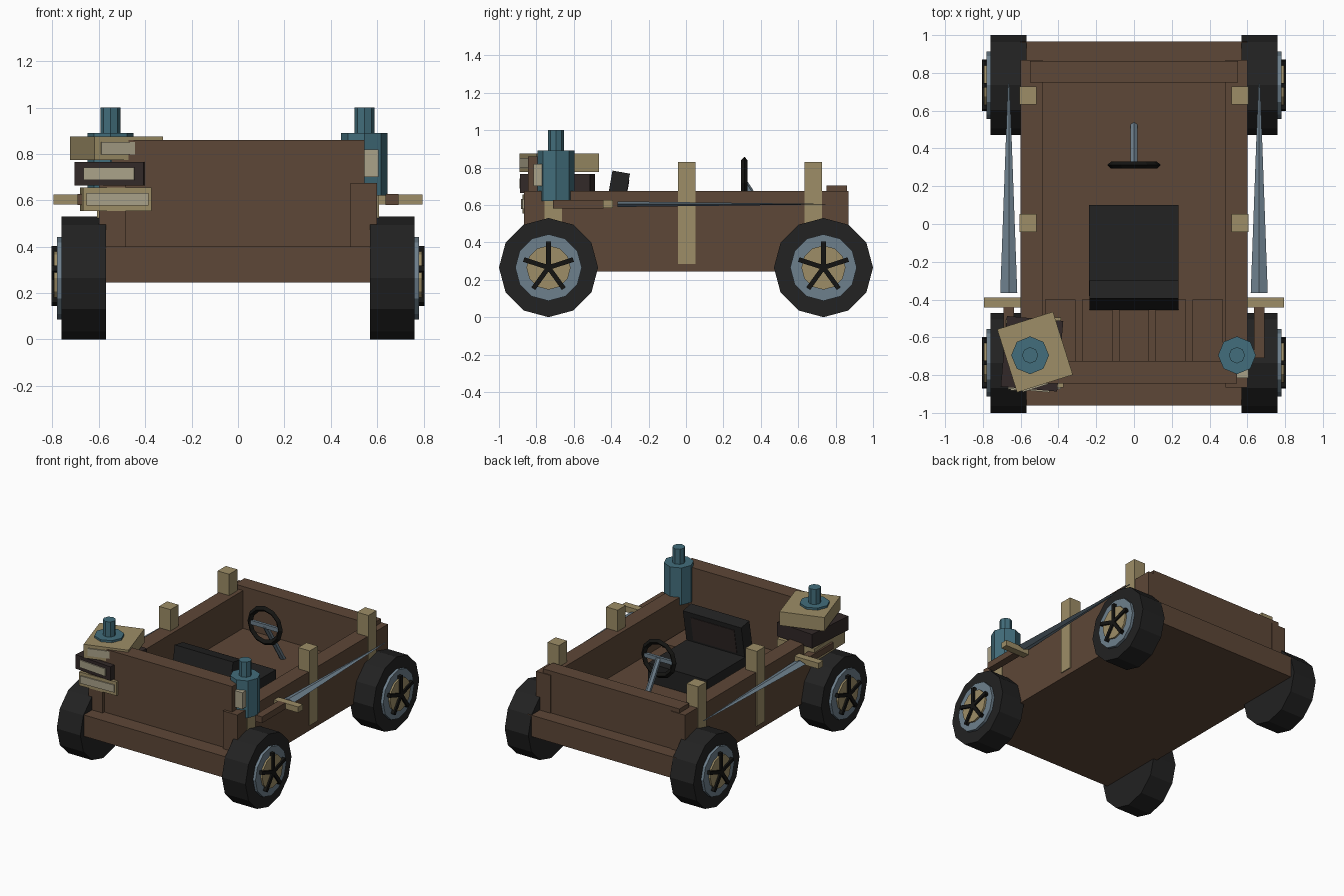
import bpy, bmesh, math
from mathutils import Matrix, Vector, Euler

if "Cube" in bpy.data.objects:
    bpy.data.objects.remove(bpy.data.objects["Cube"])


def mat(name, r, g, b):
    m = bpy.data.materials.new(name)
    m.diffuse_color = (r, g, b, 1)
    m.use_nodes = True
    m.node_tree.nodes["Principled BSDF"].inputs["Base Color"].default_value = m.diffuse_color
    return m


BROWN = mat("brown wood", 0.11, 0.063, 0.038)
TAN = mat("tan wood", 0.34, 0.27, 0.135)
TEAL = mat("teal glass", 0.055, 0.155, 0.2)
STEEL = mat("blue grey steel", 0.155, 0.215, 0.265)
TYRE = mat("tyre black", 0.016, 0.016, 0.016)
BLACK = mat("deep black", 0.007, 0.007, 0.006)
DARK = mat("dark brown", 0.032, 0.022, 0.021)
PALE = mat("pale label", 0.40, 0.36, 0.25)


def finish(name, bm, material, matrix=None):
    bmesh.ops.recalc_face_normals(bm, faces=bm.faces)
    me = bpy.data.meshes.new(name)
    if matrix is not None:
        bm.transform(matrix)
    bm.to_mesh(me)
    bm.free()
    me.materials.append(material)
    ob = bpy.data.objects.new(name, me)
    bpy.context.collection.objects.link(ob)
    return ob


def box(name, lo, hi, material, rot=(0, 0, 0)):
    """Box between two corners, turned about its own centre."""
    lo, hi = Vector(lo), Vector(hi)
    size = hi - lo
    bm = bmesh.new()
    bmesh.ops.create_cube(bm, size=1)
    m = (Matrix.Translation((lo + hi) / 2)
         @ Euler([math.radians(a) for a in rot]).to_matrix().to_4x4()
         @ Matrix.Diagonal((abs(size.x), abs(size.y), abs(size.z), 1)))
    return finish(name, bm, material, m)


def rod(name, a, b, r1, r2, sides, material):
    """Prism or cone from point a to point b."""
    a, b = Vector(a), Vector(b)
    bm = bmesh.new()
    bmesh.ops.create_cone(bm, cap_ends=True, segments=sides, radius1=r1,
                          radius2=r2, depth=(b - a).length)
    d = (b - a).normalized()
    if abs(d.x) > 0.9:
        rot = Matrix.Rotation(math.copysign(math.pi / 2, d.x), 4, 'Y')
    else:
        rot = Vector((0, 0, 1)).rotation_difference(d).to_matrix().to_4x4()
    return finish(name, bm, material, Matrix.Translation((a + b) / 2) @ rot)


# Body tub
box("base", (-0.6, -0.96, 0.245), (0.6, 0.965, 0.4), BROWN)
for s, side in ((-1, "left"), (1, "right")):
    box(side + "_wall", (s * 0.485, -0.865, 0.39), (s * 0.6, 0.868, 0.675), BROWN)
box("front_panel", (-0.545, -0.845, 0.39), (0.545, -0.725, 0.86), BROWN)
box("rear_panel", (-0.55, 0.75, 0.39), (0.55, 0.862, 0.705), BROWN)

# Floor slats behind the seat
for i in range(5):
    x = (i - 2) * 0.195
    box("floor_slat", (x - 0.08, -0.725, 0.39), (x + 0.08, -0.4, 0.43), BROWN)

# Wheels with rim, disc and five spokes
for s in (-1, 1):
    for y in (-0.735, 0.735):
        z = 0.265
        for name, x0, x1, r, m in (("tyre", 0.57, 0.76, 0.265, TYRE),
                                   ("rim", 0.66, 0.78, 0.178, STEEL),
                                   ("wheel_disc", 0.68, 0.793, 0.118, TAN)):
            rod(name, (s * x0, y, z), (s * x1, y, z), r, r, 12, m)
        for k in range(5):
            a = math.radians(90 + 72 * k)
            bm = bmesh.new()
            bmesh.ops.create_cube(bm, size=1)
            m = (Matrix.Translation((s * 0.78, y, z)) @ Matrix.Rotation(a, 4, 'X')
                 @ Matrix.Translation((0, 0.068, 0))
                 @ Matrix.Diagonal((0.05, 0.142, 0.025, 1)))
            finish("wheel_spoke", bm, BLACK, m)

# Upright posts and the blades hung along each side
for s in (-1, 1):
    for y, top in ((0.68, 0.83), (0.005, 0.83), (-0.71, 0.625)):
        box("post", (s * 0.515, y - 0.047, 0.285), (s * 0.607, y + 0.047, top), TAN)
    x, z = s * 0.663, 0.604
    box("grip", (x - 0.028, -0.71, z - 0.023), (x + 0.028, -0.44, z + 0.023), BROWN)
    box("guard", (x - 0.132, -0.443, z - 0.021), (x + 0.132, -0.39, z + 0.021), TAN)
    bm = bmesh.new()
    bmesh.ops.create_cone(bm, cap_ends=True, segments=4, radius1=1, radius2=0.1, depth=1.11)
    m = (Matrix.Translation((x, 0.19, z)) @ Matrix.Diagonal((0.045, 1, 0.015, 1))
         @ Matrix.Rotation(-math.pi / 2, 4, 'X'))
    finish("blade", bm, STEEL, m)

# Bottles
for x in (-0.55, 0.545):
    rod("bottle", (x, -0.695, 0.62), (x, -0.695, 0.89), 0.1, 0.1, 8, TEAL)
    rod("bottle_neck", (x, -0.695, 0.88), (x, -0.695, 1.0), 0.043, 0.043, 8, TEAL)
box("bottle_label", (0.545, -0.815, 0.7), (0.605, -0.77, 0.82), PALE)

# Stack of turned boxes, each with a pale front plate
for cx, cy, w, d, z0, z1, turn, pw, m in (
        (-0.524, -0.678, 0.31, 0.35, 0.775, 0.875, 17.5, 0.25, TAN),
        (-0.54, -0.687, 0.30, 0.375, 0.663, 0.765, -5, 0.22, DARK),
        (-0.527, -0.685, 0.295, 0.37, 0.555, 0.655, 2, 0.267, TAN)):
    box("stacked_box", (cx - w / 2, cy - d / 2, z0), (cx + w / 2, cy + d / 2, z1), m, (0, 0, turn))
    t = math.radians(turn)
    px, py = cx + d / 2 * math.sin(t), cy - d / 2 * math.cos(t)
    zc = (z0 + z1) / 2
    box("box_plate", (px - pw / 2, py - 0.008, zc - 0.027), (px + pw / 2, py + 0.008, zc + 0.027),
        PALE, (0, 0, turn))

# Seat
box("seat_cushion", (-0.238, -0.38, 0.39), (0.235, 0.1, 0.54), TYRE)
box("seat_back", (-0.235, -0.425, 0.42), (0.235, -0.33, 0.778), TYRE, (-10, 0, 0))
box("seat_back_pad", (-0.175, -0.34, 0.555), (0.175, -0.318, 0.735), DARK, (-10, 0, 0))

# Steering wheel: ring, cross bar and column
n = 12
bm = bmesh.new()
rings = []
for i in range(n):
    a = 2 * math.pi * i / n
    rings.append([bm.verts.new(((0.122 + dr) * math.sin(a), 0.312 + dy, 0.716 + (0.122 + dr) * math.cos(a)))
                  for dr, dy in ((0.02, 0), (0, 0.018), (-0.02, 0), (0, -0.018))])
for i in range(n):
    p, q = rings[i], rings[(i + 1) % n]
    for j in range(4):
        k = (j + 1) % 4
        bm.faces.new((p[j], p[k], q[k], q[j]))
finish("steering_wheel", bm, BLACK)
box("steering_bar", (-0.115, 0.302, 0.7), (0.115, 0.322, 0.73), STEEL)
rod("steering_column", (0, 0.312, 0.715), (0, 0.525, 0.385), 0.02, 0.02, 6, STEEL)
